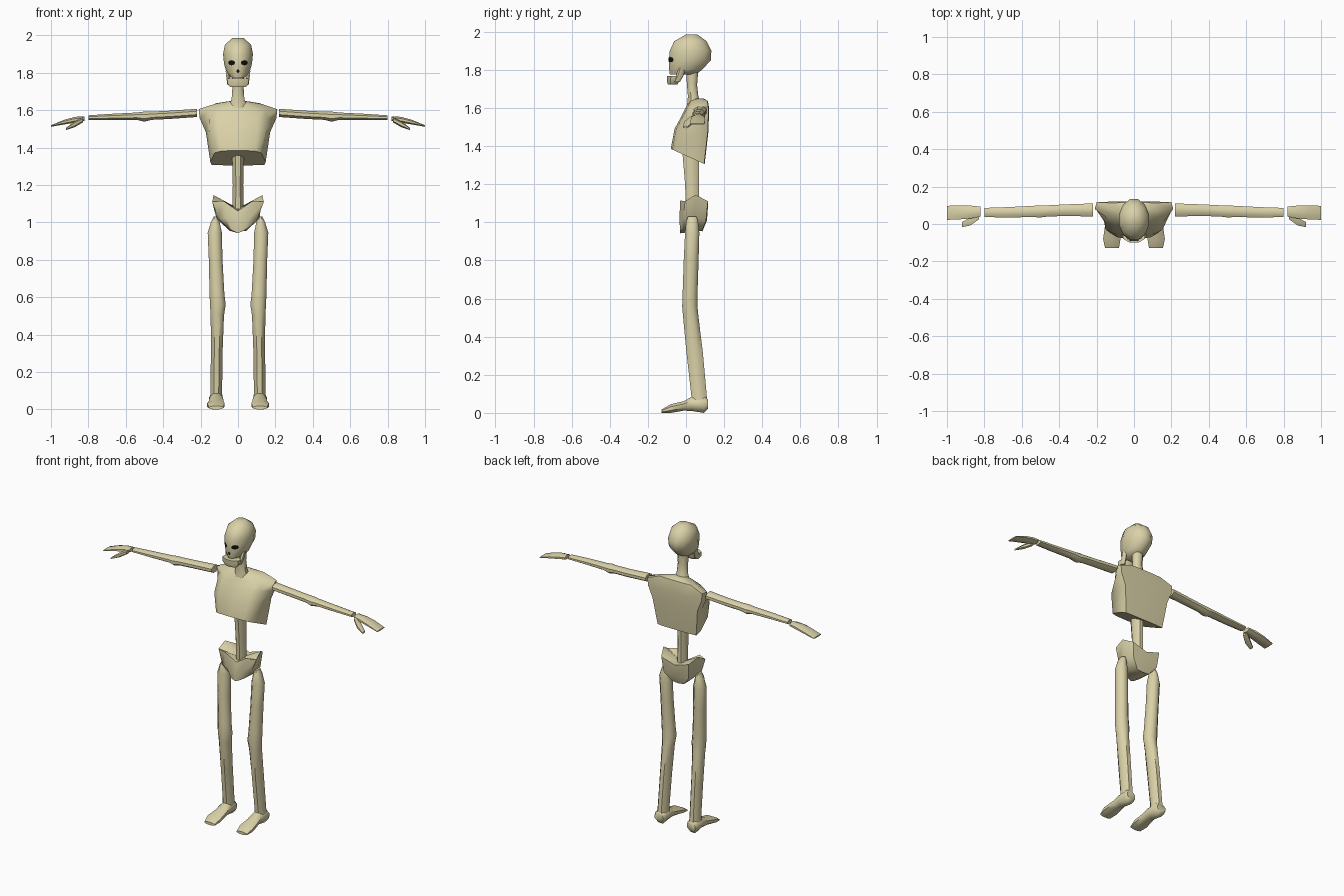
import bpy, bmesh, math
from mathutils import Vector
from mathutils.bvhtree import BVHTree


def material(name, rgb):
    m = bpy.data.materials.new(name)
    m.diffuse_color = (*rgb, 1)
    return m


BONE = material("bone", (0.70, 0.64, 0.39))
BLACK = material("black", (0.005, 0.005, 0.005))


def finish(name, bm, mat=BONE, angle=50):
    bmesh.ops.recalc_face_normals(bm, faces=bm.faces)
    me = bpy.data.meshes.new(name)
    bm.to_mesh(me)
    bm.free()
    me.materials.append(mat)
    ob = bpy.data.objects.new(name, me)
    bpy.context.collection.objects.link(ob)
    bpy.ops.object.select_all(action='DESELECT')
    ob.select_set(True)
    bpy.context.view_layer.objects.active = ob
    bpy.ops.object.shade_smooth_by_angle(angle=math.radians(angle))
    return ob


def loft(name, rings, top_centre=None):
    """Skin closed rings of points; the last ring may close to a point."""
    bm = bmesh.new()
    rows = [[bm.verts.new(p) for p in r] for r in rings]
    n = len(rows[0])
    for a, b in zip(rows, rows[1:]):
        for i in range(n):
            j = (i + 1) % n
            bm.faces.new((a[i], a[j], b[j], b[i]))
    bm.faces.new(rows[0])
    if top_centre:
        c = bm.verts.new(top_centre)
        for i in range(n):
            bm.faces.new((rows[-1][i], rows[-1][(i + 1) % n], c))
    else:
        bm.faces.new(rows[-1])
    return finish(name, bm)


def tube(name, axis, stations, n=8, s=1):
    """Stations: position along axis, then min/max of the two other axes."""
    rings = []
    for p, u0, u1, v0, v1 in stations:
        ring = []
        for i in range(n):
            t = 2 * math.pi * (i + 0.5) / n
            k = 0.5 / math.cos(math.pi / n)
            u = (u0 + u1) / 2 + (u1 - u0) * k * math.cos(t)
            v = (v0 + v1) / 2 + (v1 - v0) * k * math.sin(t)
            x, y, z = {'x': (p, u, v), 'y': (u, p, v), 'z': (u, v, p)}[axis]
            ring.append((s * x, y, z))
        rings.append(ring)
    return loft(name, rings)


def mirrored(half):
    """Full ring from a half ring that starts and ends on x = 0."""
    return half + [(-x, y, z) for x, y, z in half[-2:0:-1]]


# Skull
skull = tube("skull", 'z', [
    (1.775, -.04, .04, -.085, .05), (1.80, -.062, .062, -.088, .085),
    (1.85, -.075, .075, -.09, .13), (1.90, -.08, .08, -.085, .133),
    (1.95, -.07, .07, -.062, .108), (1.985, -.03, .03, 0, .06)], n=12)

# Jaw: chin block and two upright branches
tube("chin", 'z', [(1.723, -.042, .042, -.095, -.045),
                   (1.74, -.055, .055, -.10, -.035),
                   (1.768, -.058, .058, -.10, -.03)])

# Eye sockets and nose hole, laid onto the skull surface
bvh = BVHTree.FromPolygons([v.co for v in skull.data.vertices],
                           [list(p.vertices) for p in skull.data.polygons])


def patch(name, cx, cz, rx, rz, n=8):
    bm = bmesh.new()
    verts = []
    for k in (0, .5, 1):
        for i in range(n if k else 1):
            t = 2 * math.pi * i / n
            x, z = cx + k * rx * math.cos(t), cz + k * rz * math.sin(t)
            hit = bvh.ray_cast(Vector((x, -1, z)), Vector((0, 1, 0)))[0]
            verts.append(bm.verts.new((x, hit.y - .003, z)))
    for i in range(n):
        j = (i + 1) % n
        bm.faces.new((verts[0], verts[1 + i], verts[1 + j]))
        bm.faces.new((verts[1 + i], verts[1 + n + i], verts[1 + n + j], verts[1 + j]))
    finish(name, bm, BLACK)


patch("nose_hole", 0, 1.808, .008, .010)

# Neck and lower spine
tube("neck", 'z', [(1.61, -.05, .05, .005, .085), (1.66, -.034, .034, .01, .065),
                   (1.72, -.03, .03, .005, .058), (1.80, -.034, .034, .0, .065)])
tube("spine", 'z', [(1.07, -.03, .03, .0, .07), (1.20, -.028, .028, -.005, .068),
                    (1.38, -.032, .032, -.02, .07)])


# Ribcage: wide shoulders at the back, bottom sloping down to the back
def rib_ring(z_front, z_back, wf, wb, yf, yb):
    half = [(0, yf), (wf * .7, yf + .008), (wf, yf + .03),
            (wb, yb - .04), (wb * .95, yb - .003), (wb * .5, yb), (0, yb)]
    return mirrored([(x, y, z_front + (z_back - z_front) * (y - yf) / (yb - yf))
                     for x, y in half])


loft("ribcage", [rib_ring(*r) for r in [
    (1.385, 1.305, .125, .148, -.08, .098),
    (1.49, 1.48, .152, .172, -.06, .118),
    (1.56, 1.555, .155, .205, -.022, .12),
    (1.605, 1.605, .14, .21, .0, .12),
    (1.63, 1.637, .08, .12, .015, .115),
    (1.648, 1.65, .03, .035, .025, .09)]])

# Pelvis: bowl with raised wings
loft("pelvis", [mirrored(h) for h in [
    [(0, -.03, .942), (.03, -.03, .955), (.05, -.01, .965),
     (.055, .04, .965), (.045, .085, .955), (0, .085, .95)],
    [(0, -.032, 1.0), (.06, -.035, 1.02), (.105, -.015, 1.02),
     (.115, .04, 1.02), (.09, .105, 1.01), (0, .11, 1.01)],
    [(0, -.012, 1.06), (.08, -.03, 1.115), (.138, -.005, 1.11),
     (.13, .05, 1.145), (.1, .115, 1.11), (0, .115, 1.08)]]],
    top_centre=(0, .04, 1.075))

for side, s in (("right", -1), ("left", 1)):
    patch(side + "_eye_socket", s * .034, 1.853, .019, .014)
    tube(side + "_jaw_branch", 'z', [(1.735, .035, .057, -.065, -.035),
                                     (1.77, .042, .062, -.05, -.015),
                                     (1.81, .045, .066, -.035, -.005)], 6, s)
    # Arm with a thicker elbow
    tube(side + "_arm", 'x', [
        (.22, .04, .11, 1.563, 1.607), (.36, .043, .105, 1.553, 1.597),
        (.46, .04, .10, 1.548, 1.592), (.50, .035, .10, 1.538, 1.592),
        (.54, .037, .097, 1.548, 1.587), (.68, .035, .09, 1.547, 1.58),
        (.80, .037, .086, 1.547, 1.572)], 8, s)
    # Mitten hand and thumb
    tube(side + "_hand", 'x', [
        (.82, .04, .093, 1.543, 1.567), (.87, .03, .098, 1.533, 1.564),
        (.93, .025, .10, 1.523, 1.548), (1.0, .022, .097, 1.511, 1.519)], 8, s)
    tube(side + "_thumb", 'x', [
        (.83, .025, .06, 1.535, 1.56), (.875, -.008, .035, 1.51, 1.537),
        (.92, -.017, .01, 1.494, 1.504)], 6, s)
    # Leg with knee
    tube(side + "_leg", 'z', [
        (.05, .083, .15, .03, .112), (.10, .085, .147, .027, .108),
        (.32, .082, .145, .002, .088), (.50, .075, .146, -.015, .066),
        (.56, .066, .15, -.02, .06), (.62, .073, .152, -.018, .06),
        (.80, .083, .156, -.012, .066), (.945, .086, .162, -.005, .07),
        (1.0, .098, .145, .0, .064), (1.03, .108, .13, .01, .055)], 8, s)
    # Foot
    tube(side + "_foot", 'y', [
        (.115, .088, .148, .02, .07), (.095, .08, .155, 0, .09),
        (.03, .08, .152, .01, .085), (-.01, .078, .155, .012, .062),
        (-.08, .072, .165, 0, .045), (-.128, .08, .155, 0, .018)], 8, s)
